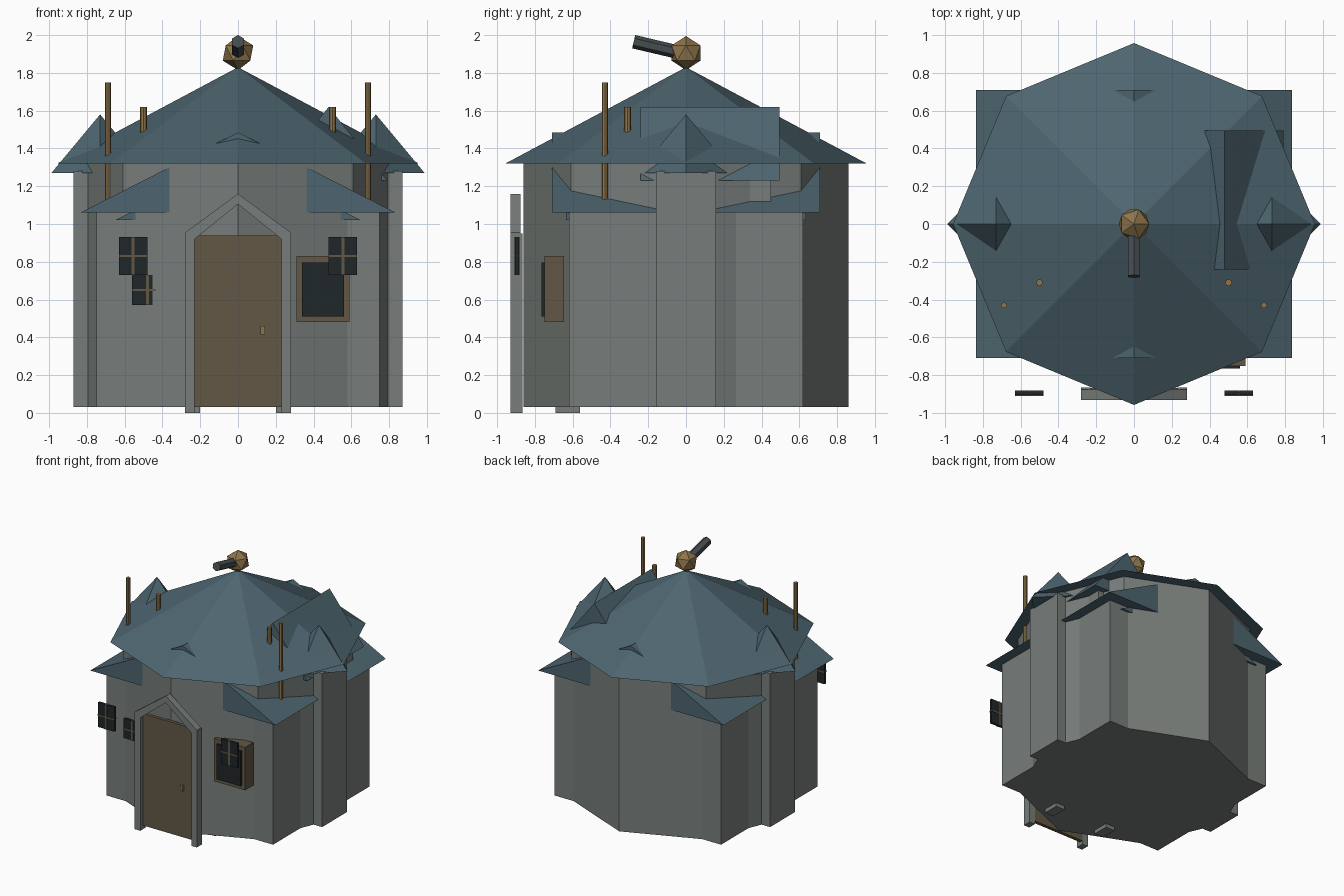
import bpy, math
from mathutils import Vector

if "Cube" in bpy.data.objects:
    bpy.data.objects.remove(bpy.data.objects["Cube"])


def material(name, rgb):
    m = bpy.data.materials.new(name)
    m.diffuse_color = (*rgb, 1)
    m.use_nodes = True
    m.node_tree.nodes["Principled BSDF"].inputs["Base Color"].default_value = m.diffuse_color
    return m


STONE = material("stone", (0.186, 0.208, 0.197))
SLATE = material("slate", (0.075, 0.13, 0.16))
WOOD = material("wood", (0.123, 0.097, 0.059))
BRASS = material("brass", (0.27, 0.175, 0.07))
GLASS = material("dark_glass", (0.014, 0.019, 0.022))
IRON = material("iron", (0.062, 0.073, 0.08))


def finish(ob, name, mat):
    ob.name = name
    ob.data.materials.append(mat)
    return ob


def box(name, x, y, z, mat=STONE):
    """Box from (min, max) ranges."""
    lo, hi = zip(x, y, z)
    bpy.ops.mesh.primitive_cube_add(size=1, location=[(a + b) / 2 for a, b in zip(lo, hi)])
    ob = bpy.context.object
    ob.scale = [b - a for a, b in zip(lo, hi)]
    return finish(ob, name, mat)


def prism(name, profile, y, mat=STONE):
    """Extrude an x-z outline along y."""
    n = len(profile)
    verts = [(px, yy, pz) for yy in y for px, pz in profile]
    faces = [tuple(range(n)), tuple(range(2 * n - 1, n - 1, -1))]
    faces += [(i, i + n, (i + 1) % n + n, (i + 1) % n) for i in range(n)]
    if sum(a[0] * b[1] - b[0] * a[1] for a, b in zip(profile, profile[1:] + profile[:1])) < 0:
        faces = [f[::-1] for f in faces]
    me = bpy.data.meshes.new(name)
    me.from_pydata(verts, [], faces)
    ob = bpy.data.objects.new(name, me)
    bpy.context.collection.objects.link(ob)
    return finish(ob, name, mat)


def cone(name, sides, r1, r2, xy, z, mat=STONE):
    """Cone or column whose first corner lies on the y axis."""
    bpy.ops.mesh.primitive_cone_add(vertices=sides, radius1=r1, radius2=r2, depth=z[1] - z[0],
                                    location=(*xy, (z[0] + z[1]) / 2))
    return finish(bpy.context.object, name, mat)


def rod(name, a, b, r, sides, mat):
    a, b = Vector(a), Vector(b)
    bpy.ops.mesh.primitive_cylinder_add(vertices=sides, radius=r, depth=(b - a).length,
                                        location=(a + b) / 2)
    ob = bpy.context.object
    ob.rotation_euler = (b - a).to_track_quat('Z', 'Y').to_euler()
    return finish(ob, name, mat)


# walls: octagonal drum crossed by a rectangular hall
cone("drum_wall", 8, 0.86, 0.86, (0, 0), (0.03, 1.32))
box("hall_wall", (-0.75, 0.75), (-0.62, 0.62), (0.03, 1.07))

# main roof and the gable roofs running through it
cone("main_roof", 8, 0.957, 0, (0, 0), (1.32, 1.83), SLATE)
prism("hall_roof", [(-0.835, 1.06), (0.835, 1.06), (0, 1.485)], (-0.71, 0.71), SLATE)
prism("lower_roof", [(-0.65, 1.02), (0.65, 1.02), (0, 1.35)], (-0.635, 0.635), SLATE)

# asymmetric wing on the right
box("wing_wall", (0.24, 0.72), (-0.2, 0.45), (0.03, 1.24))
prism("wing_roof", [(0.17, 1.23), (0.79, 1.23), (0.48, 1.62)], (-0.24, 0.495), SLATE)

# door with its gabled stone frame
box("door", (-0.235, 0.235), (-0.895, -0.868), (0.03, 0.94), WOOD)
box("door_handle", (0.12, 0.142), (-0.915, -0.89), (0.415, 0.46), BRASS)

for s, side in ((-1, "left"), (1, "right")):
    def span(a, b):
        return tuple(sorted((s * a, s * b)))

    # side bay with pyramid roof
    box(side + "_bay", span(0.55, 0.87), (-0.16, 0.16), (0.03, 1.28))
    cone(side + "_bay_roof", 4, 0.258, 0, (s * 0.73, 0), (1.27, 1.58), SLATE)

    # door frame
    box(side + "_door_post", span(0.23, 0.28), (-0.93, -0.865), (0, 0.95))
    prism(side + "_door_gable", [(s * 0.28, 0.935), (s * 0.28, 0.955), (0, 1.16),
                                 (0, 1.105), (s * 0.23, 0.92)], (-0.93, -0.875))
    box(side + "_footing", span(0.2, 0.28), (-0.69, -0.56), (0, 0.06))

    # upper window panes with glazing bars
    box(side + "_upper_window", span(0.48, 0.63), (-0.905, -0.885), (0.73, 0.93), GLASS)
    box(side + "_upper_bar_v", span(0.547, 0.563), (-0.909, -0.881), (0.73, 0.93), WOOD)
    box(side + "_upper_bar_h", span(0.48, 0.63), (-0.909, -0.881), (0.824, 0.836), WOOD)

    # small windows partly set in the wall
    box(side + "_small_window", span(0.40, 0.56), (-0.673, -0.655), (0.57, 0.73), GLASS)
    box(side + "_small_bar_v", span(0.472, 0.488), (-0.68, -0.66), (0.57, 0.73), WOOD)
    box(side + "_small_bar_h", span(0.40, 0.56), (-0.68, -0.66), (0.644, 0.656), WOOD)

    # wooden poles on the roof
    rod(side + "_tall_pole", (s * 0.688, -0.43, 1.13), (s * 0.688, -0.43, 1.75), 0.016, 8, BRASS)
    rod(side + "_short_pole", (s * 0.5, -0.31, 1.4), (s * 0.5, -0.31, 1.62), 0.018, 8, BRASS)

# shop window: deep wooden frame with dark pane
box("shop_frame", (0.31, 0.59), (-0.75, -0.645), (0.48, 0.83), WOOD)
box("shop_pane", (0.34, 0.56), (-0.765, -0.74), (0.51, 0.795), GLASS)

# faceted ball finial with telescope tube
bpy.ops.mesh.primitive_ico_sphere_add(subdivisions=1, radius=0.09, location=(0, 0, 1.905))
finish(bpy.context.object, "finial_ball", BRASS)
rod("finial_tube", (0, 0, 1.9), (0, -0.277, 1.965), 0.036, 6, IRON)
